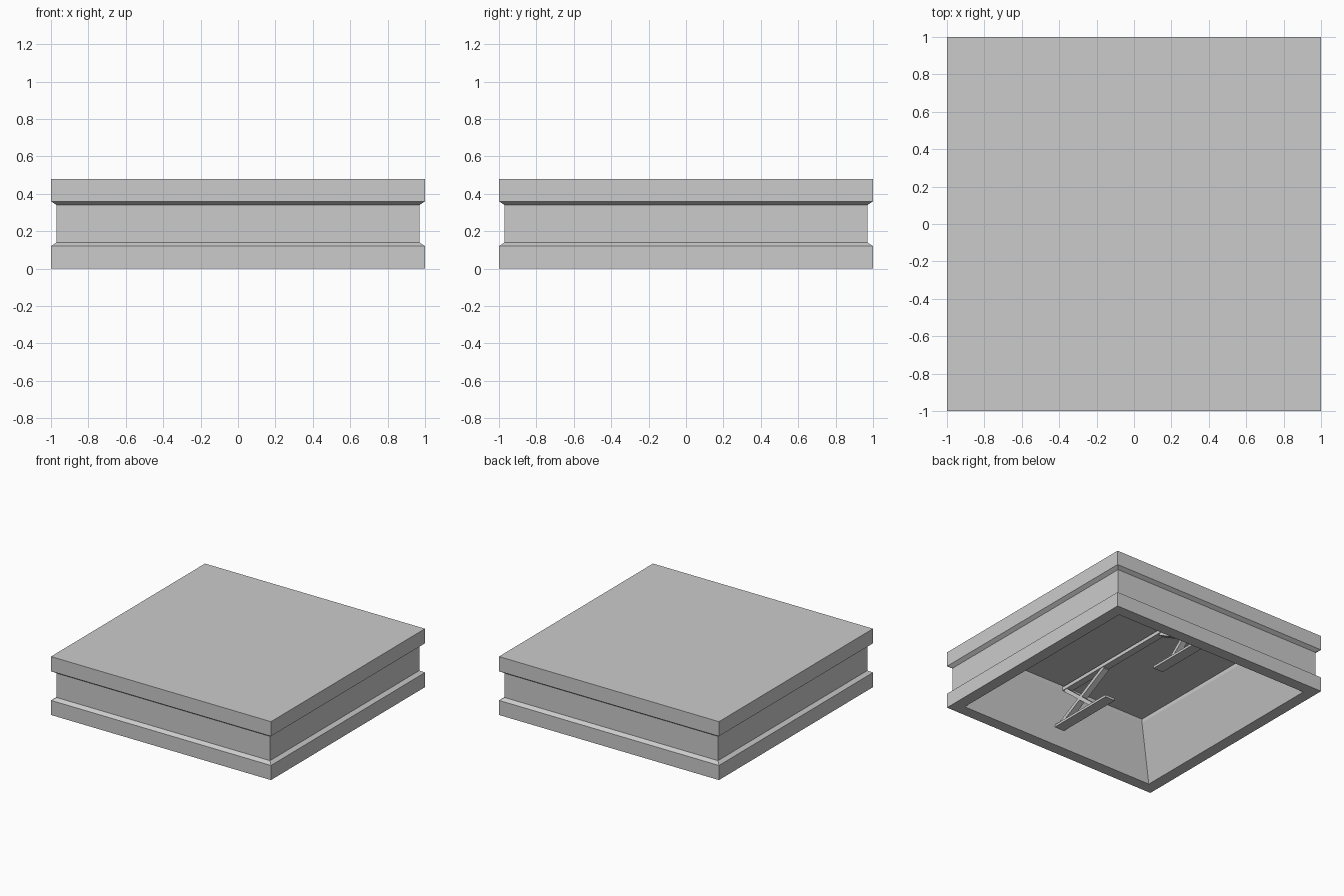
import bpy
import math

cube = bpy.data.objects.get("Cube")
if cube:
    bpy.data.objects.remove(cube, do_unlink=True)

stone = bpy.data.materials.new("plain_grey")
stone.use_nodes = True
grey = (0.6, 0.6, 0.6, 1)
stone.diffuse_color = grey
stone.node_tree.nodes["Principled BSDF"].inputs["Base Color"].default_value = grey


def add_object(name, verts, faces):
    mesh = bpy.data.meshes.new(name)
    mesh.from_pydata(verts, [], faces)
    mesh.materials.append(stone)
    ob = bpy.data.objects.new(name, mesh)
    bpy.context.collection.objects.link(ob)
    return ob


def rectangular_shell(name, profile):
    """Rings of (half x, half y, z), joined in order and capped at both ends."""
    verts, faces = [], []
    for hx, hy, z in profile:
        verts += [(-hx, -hy, z), (hx, -hy, z), (hx, hy, z), (-hx, hy, z)]
    for ring in range(len(profile) - 1):
        for i in range(4):
            a, b = ring * 4 + i, ring * 4 + (i + 1) % 4
            faces.append((a, b, b + 4, a + 4))
    n = len(verts)
    faces += [(3, 2, 1, 0), (n - 4, n - 3, n - 2, n - 1)]
    return add_object(name, verts, faces)


def bar(name, start, end, width, height):
    """Box beam in the x = 0 plane between two (y, z) points."""
    (y0, z0), (y1, z1) = start, end
    length = math.hypot(y1 - y0, z1 - z0)
    ny, nz = -(z1 - z0) / length * height / 2, (y1 - y0) / length * height / 2
    outline = [(y0 - ny, z0 - nz), (y1 - ny, z1 - nz),
               (y1 + ny, z1 + nz), (y0 + ny, z0 + nz)]
    verts = [(x, y, z) for x in (-width / 2, width / 2) for y, z in outline]
    faces = [(3, 2, 1, 0), (4, 5, 6, 7)]
    faces += [(i, (i + 1) % 4, (i + 1) % 4 + 4, i + 4) for i in range(4)]
    ob = add_object(name, verts, faces)
    if y1 < y0:
        ob.data.flip_normals()
    return ob


# Slab with a recessed waist, hollowed from below by a tapering cavity
rectangular_shell("hollow_slab", [
    (0.75, 0.80, 0.46), (0.75, 0.80, 0.43), (0.905, 0.905, 0),
    (1, 1, 0), (1, 1, 0.12), (0.97, 0.97, 0.14),
    (0.97, 0.97, 0.34), (1, 1, 0.36), (1, 1, 0.48),
])

# Beam under the ceiling of the cavity
bar("ceiling_beam", (-0.80, 0.435), (0.80, 0.435), 0.06, 0.03)

# Crossed braces standing on a foot board at each end
for side, label in ((-1, "front"), (1, "back")):
    bar(label + "_foot_board", (side * 0.28, 0.14), (side * 0.89, 0.14), 0.09, 0.02)
    bar(label + "_inner_brace", (side * 0.33, 0.42), (side * 0.84, 0.15), 0.05, 0.03)
    bar(label + "_outer_brace", (side * 0.78, 0.42), (side * 0.46, 0.15), 0.05, 0.03)
